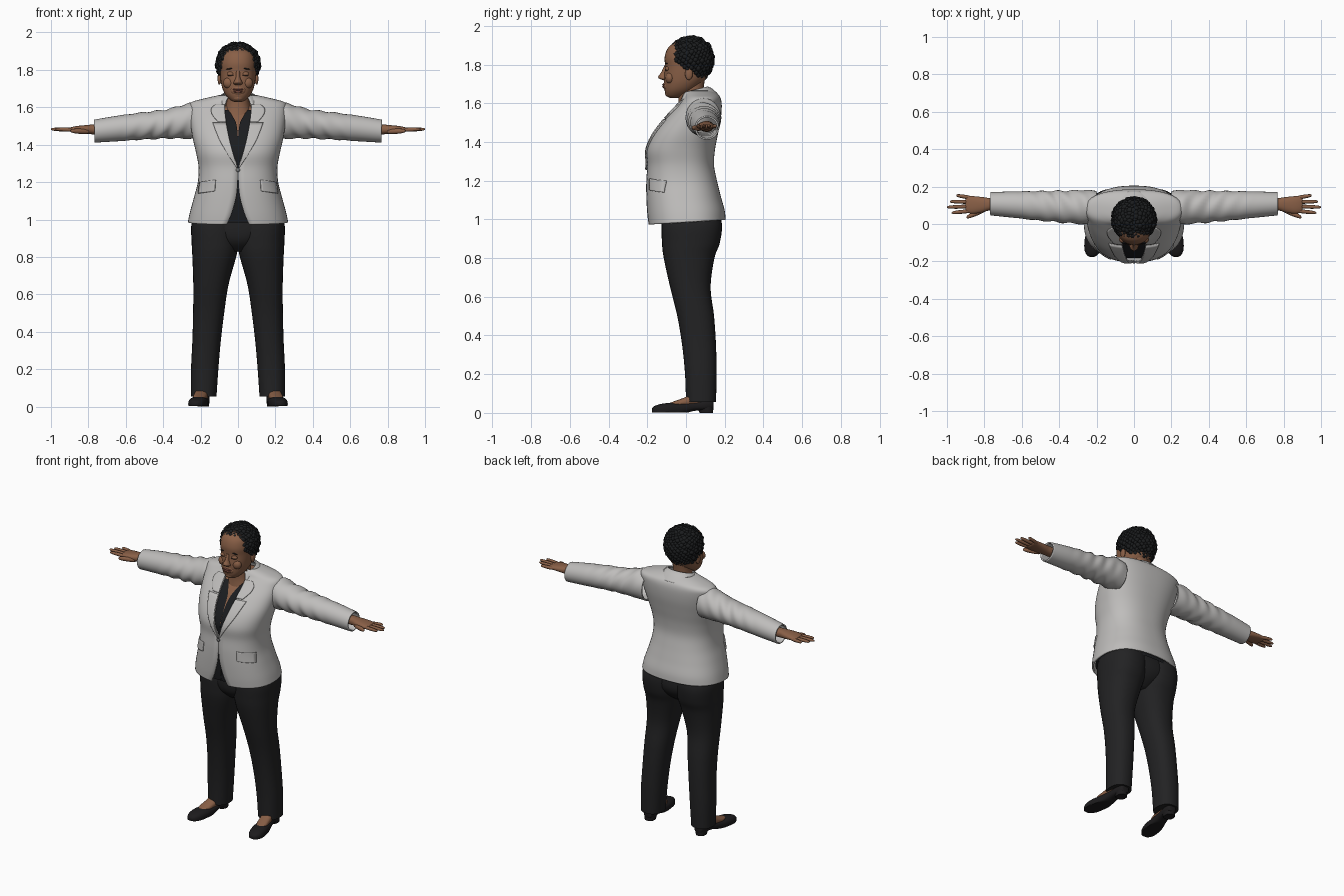
import bpy, bmesh, math, random
from mathutils import Matrix, Vector

cube = bpy.data.objects.get("Cube")
if cube:
    bpy.data.objects.remove(cube, do_unlink=True)
random.seed(4)
made = []


def material(name, r, g, b):
    m = bpy.data.materials.new(name)
    m.use_nodes = True
    m.diffuse_color = (r, g, b, 1)
    bsdf = m.node_tree.nodes["Principled BSDF"]
    bsdf.inputs["Base Color"].default_value = (r, g, b, 1)
    bsdf.inputs["Roughness"].default_value = 0.8
    return m


CLOTH = material("light_grey_cloth", .52, .51, .50)
SKIN = material("brown_skin", .25, .115, .062)
LIP = material("lip_brown", .2, .07, .05)
HAIR = material("black_hair", .011, .012, .013)
TROUSER = material("black_trouser", .016, .016, .017)
TOP = material("black_top", .011, .012, .014)
SHOE = material("black_leather", .012, .011, .012)
BUTTON = material("grey_button", .2, .2, .2)


def finish(name, bm, mat, mirror=False, thick=0):
    bmesh.ops.recalc_face_normals(bm, faces=bm.faces)
    me = bpy.data.meshes.new(name)
    bm.to_mesh(me)
    bm.free()
    me.materials.append(mat)
    ob = bpy.data.objects.new(name, me)
    bpy.context.collection.objects.link(ob)
    if thick:
        s = ob.modifiers.new("thickness", 'SOLIDIFY')
        s.thickness, s.offset = thick, 0
    if mirror:
        ob.modifiers.new("mirror", 'MIRROR').use_mirror_merge = False
    made.append(ob)
    return ob


def dense(rows, steps):
    """Catmull-Rom interpolation of cross-section rows."""
    out, last = [], len(rows) - 1
    for i in range(last):
        a, b, c, d = (rows[max(0, min(last, i + k))] for k in (-1, 0, 1, 2))
        for s in range(steps):
            t = s / steps
            out.append([q + .5 * t * (r - p + t * (2*p - 5*q + 4*r - w + t * (3*(q - r) + w - p)))
                        for p, q, r, w in zip(a, b, c, d)])
    return out + [list(rows[-1])]


def power(v, e):
    return math.copysign(abs(v) ** (2 / e), v)


def loft(name, mat, rows, axis='z', n=28, e=2.3, steps=5, caps=True, warp=None, mirror=False, thick=0):
    """Rows: position, centre, half width, low, high [, front opening half width]."""
    bm = bmesh.new()
    split = len(rows[0]) > 5
    rings = []
    for row in dense(rows, steps):
        t, c, r, lo, hi = row[:5]
        a0 = math.asin(min(1, max(0, row[5]) / r) ** (e / 2)) if split else 0
        ring = []
        for k in range(n):
            a = a0 + (2 * math.pi - 2 * a0) * k / (n - 1 if split else n)
            p = c + r * power(math.sin(a), e)
            q = (lo + hi) / 2 - (hi - lo) / 2 * power(math.cos(a), e)
            co = Vector({'z': (p, q, t), 'x': (t, p, q), 'y': (p, t, q)}[axis])
            ring.append(bm.verts.new(warp(co) if warp else co))
        rings.append(ring)
    for A, B in zip(rings, rings[1:]):
        for k in range(n - 1 if split else n):
            j = (k + 1) % n
            bm.faces.new((A[k], A[j], B[j], B[k]))
    if caps and not split:
        bm.faces.new(rings[0])
        bm.faces.new(rings[-1])
    return finish(name, bm, mat, mirror, thick)


def ball(name, mat, loc, size, mirror=False, turn=0):
    bm = bmesh.new()
    m = Matrix.Translation(loc) @ Matrix.Rotation(turn, 4, 'Y') @ Matrix.Diagonal((*size, 1))
    bmesh.ops.create_uvsphere(bm, u_segments=16, v_segments=10, radius=1, matrix=m)
    return finish(name, bm, mat, mirror)


# Jacket body: height, centre, half width, front, back, opening
jacket = [(.985, 0, .263, -.19, .20, .06), (1.04, 0, .252, -.196, .195, .034), (1.12, 0, .23, -.2, .175, .01),
          (1.2, 0, .21, -.2, .155, .002), (1.28, 0, .206, -.195, .14, .002), (1.36, 0, .22, -.198, .145, .03),
          (1.44, 0, .238, -.165, .16, .05), (1.52, 0, .25, -.105, .175, .064), (1.585, 0, .254, -.045, .18, .07),
          (1.622, 0, .247, -.01, .175, .07), (1.642, 0, .18, 0, .16, .065), (1.66, 0, .1, .01, .13, .055)]


def hem(v):
    if v.z < 1.1:
        v.z += .06 * v.y * (1.1 - v.z) / .11
    return v


loft("jacket_body", CLOTH, jacket, n=56, e=2.4, warp=hem, thick=.01)


# Inner top and chest sit just inside the jacket
def inside(gap, low, high, opening=None):
    rows = [(z, c, r - gap, f + gap, b - gap) for z, c, r, f, b, w in jacket if low < z < high]
    return [r + (max(.001, (r[0] - 1.5) * .6),) for r in rows] if opening else rows


loft("inner_top", TOP, inside(.016, .9, 1.61, True), n=56, e=2.4)
loft("chest", SKIN, inside(.024, 1.3, 1.63), n=40, e=2.4)
loft("neck", SKIN, [(1.54, 0, .085, -.05, .11), (1.6, 0, .066, -.04, .1), (1.66, 0, .058, -.04, .09),
                    (1.74, 0, .06, -.04, .1)])

# Collar around the neck
loft("collar", CLOTH, [(1.668, 0, .08, -.015, .11, .05), (1.65, 0, .1, -.03, .135, .062),
                       (1.605, 0, .135, -.05, .172, .075)], n=40, e=2.2, thick=.008,
     warp=lambda v: v + Vector((0, 0, .25 * (v.y - .05))))

surface = dense(jacket, 8)


def front(x, z):
    """Depth of the jacket front at a given point."""
    for a, b in zip(surface, surface[1:]):
        if z <= b[0]:
            break
    t = (z - a[0]) / (b[0] - a[0])
    r, f, k = (a[i] + t * (b[i] - a[i]) for i in (2, 3, 4))
    return (f + k) / 2 - (k - f) / 2 * max(0, 1 - min(1, abs(x) / r) ** 2.4) ** (1 / 2.4)


def patch(name, rows, lift=.009, slope=0):
    """Raised cloth panel; rows give height, inner edge and outer edge."""
    bm = bmesh.new()
    grid = []
    for z, x0, x1 in dense(rows, 4):
        line = []
        for k in range(9):
            x = x0 + (x1 - x0) * k / 8
            h = z - slope * (x - x0)
            line.append(bm.verts.new((x + lift * (x / .25) ** 2, front(x, h) - lift, h)))
        grid.append(line)
    for A, B in zip(grid, grid[1:]):
        for k in range(8):
            bm.faces.new((A[k], A[k + 1], B[k + 1], B[k]))
    finish(name, bm, CLOTH, True, .008)


patch("lapels", [(1.275, .001, .006), (1.35, .025, .055), (1.43, .046, .1), (1.515, .062, .132)])
patch("upper_lapels", [(1.522, .063, .105), (1.56, .067, .135), (1.59, .07, .14), (1.612, .07, .12)])
patch("pocket_flaps", [(1.152, .122, .207), (1.18, .12, .203), (1.212, .118, .2)], .007, .15)
ball("jacket_button", BUTTON, (0, -.205, 1.265), (.011, .006, .011))


# Sleeves with soft folds
def folds(v):
    fade = max(0, 1 - abs(v.x - .4) / .25)
    w = .0045 * fade * math.sin(75 * v.x + 30 * (v.z - v.y))
    return v + Vector((0, w, w))


loft("sleeves", CLOTH, [(.2, .09, .083, 1.435, 1.61), (.255, .09, .088, 1.435, 1.62), (.31, .091, .085, 1.437, 1.603),
                        (.4, .093, .08, 1.437, 1.582), (.5, .097, .075, 1.432, 1.57), (.65, .104, .066, 1.422, 1.55),
                        (.768, .108, .058, 1.415, 1.53)], 'x', e=2, steps=10, caps=False, warp=folds, mirror=True,
     thick=.008)

# Hands: palm, four fingers and thumb
loft("palms", SKIN, [(.7, .107, .034, 1.452, 1.508), (.77, .106, .033, 1.455, 1.508), (.81, .103, .041, 1.458, 1.505),
                     (.86, .102, .047, 1.463, 1.5), (.89, .105, .044, 1.466, 1.494), (.9, .106, .036, 1.472, 1.489)],
     'x', mirror=True)


def finger(name, x0, y0, x1, y1, r, z0=1.479):
    rows = []
    for t, k in ((0, .8), (.3, 1), (.7, .92), (.93, .65), (1, .2)):
        y, z = y0 + (y1 - y0) * t, z0 + .004 * t
        rows.append((x0 + (x1 - x0) * t, y, r * k, z - r * k, z + r * k))
    loft(name, SKIN, rows, 'x', n=12, e=2, steps=3, mirror=True)


for label, y, tip, reach in (("index", .07, .06, .975), ("middle", .094, .09, 1), ("ring", .118, .12, .985),
                             ("little", .14, .153, .95)):
    finger(label + "_fingers", .87, y, reach, tip, .0105)
finger("thumbs", .8, .075, .895, .036, .014, 1.47)

# Trousers
loft("trouser_legs", TROUSER, [(.055, .183, .068, 0, .155), (.2, .178, .073, -.005, .158), (.35, .168, .076, -.02, .155),
                               (.5, .157, .083, -.045, .145), (.65, .145, .094, -.082, .127),
                               (.8, .127, .117, -.115, .147), (.88, .122, .126, -.124, .175),
                               (.98, .12, .128, -.125, .185), (1.08, .1, .11, -.1, .15)], n=32, mirror=True)
loft("trouser_seat", TROUSER, [(.83, 0, .06, -.06, .09), (.88, 0, .13, -.11, .15), (.95, 0, .2, -.125, .175),
                               (1.08, 0, .2, -.12, .15)], n=32)


# Shoes, heels and bare insteps
def sole(v):
    v.z = max(v.z, .002)
    return v


loft("shoes", SHOE, [(-.176, .225, .012, .006, .022), (-.165, .224, .029, -.01, .034), (-.135, .221, .044, -.02, .045),
                     (-.085, .214, .05, -.02, .052), (-.03, .205, .046, -.012, .052), (.04, .194, .037, .01, .058),
                     (.1, .187, .036, .012, .07), (.135, .184, .028, .018, .072), (.142, .184, .016, .025, .066)],
     'y', e=2.6, warp=sole, mirror=True)
loft("shoe_heels", SHOE, [(0, .186, .031, .07, .14), (.04, .186, .034, .055, .142)], steps=2, mirror=True)
loft("insteps", SKIN, [(-.085, .213, .02, .035, .052), (-.05, .208, .034, .03, .064), (0, .2, .036, .03, .083),
                       (.05, .192, .035, .03, .11), (.12, .186, .03, .04, .11)], 'y', mirror=True)

# Head and facial features
loft("head", SKIN, [(1.628, 0, .018, -.085, -.04), (1.638, 0, .04, -.1, -.005), (1.665, 0, .066, -.11, .04),
                    (1.7, 0, .083, -.113, .08), (1.74, 0, .092, -.113, .11), (1.79, 0, .097, -.108, .12),
                    (1.84, 0, .099, -.11, .125), (1.89, 0, .085, -.09, .11), (1.925, 0, .04, -.04, .07)], n=36, e=2.2)
loft("nose", SKIN, [(1.718, 0, .014, -.115, -.09), (1.727, 0, .024, -.138, -.09), (1.738, 0, .021, -.144, -.09),
                    (1.76, 0, .012, -.128, -.09), (1.795, 0, .01, -.112, -.09)], n=16, e=2)
ball("mouth_mound", SKIN, (0, -.098, 1.69), (.042, .02, .028))
ball("upper_lip", LIP, (0, -.112, 1.696), (.03, .011, .006))
ball("lower_lip", LIP, (0, -.112, 1.685), (.026, .011, .007))
ball("chin", SKIN, (0, -.088, 1.65), (.03, .02, .018))
ball("cheeks", SKIN, (.048, -.083, 1.73), (.032, .024, .03), True)
ball("eyelids", SKIN, (.039, -.095, 1.778), (.021, .014, .013), True)
ball("lash_lines", HAIR, (.039, -.105, 1.772), (.017, .004, .002), True)
ball("eyebrows", HAIR, (.042, -.1, 1.806), (.023, .006, .003), True, .12)
ball("ears", SKIN, (.099, .015, 1.752), (.01, .02, .032), True)


# Curly hair: scalp cap covered with small curls
def hairy(p):
    if p.z > 1.862:
        return True
    return p.y > (.005 + (1.765 - p.z) * 1.15 if p.z > 1.765 else .035)


centre = Vector((0, .025, 1.83))
cap = bmesh.new()
bmesh.ops.create_icosphere(cap, subdivisions=4, radius=1,
                           matrix=Matrix.Translation(centre) @ Matrix.Diagonal((.111, .113, .112, 1)))
bmesh.ops.delete(cap, geom=[f for f in cap.faces if not hairy(f.calc_center_median())], context='FACES')
finish("hair_cap", cap, HAIR)

curls = bmesh.new()
COUNT = 420
for i in range(COUNT):
    h = 1 - 2 * (i + .5) / COUNT
    ring, a = math.sqrt(1 - h * h), i * 2.39996
    down = .122 if h < 0 else .108
    p = centre + Vector((.108 * ring * math.cos(a), .109 * ring * math.sin(a), down * h))
    if hairy(p) and p.z > 1.712:
        size = random.uniform(.011, .017)
        spin = Matrix.Rotation(random.uniform(0, 3), 4, Vector((1, h, a % 1)))
        bmesh.ops.create_icosphere(curls, subdivisions=2, radius=size,
                                   matrix=Matrix.Translation(p) @ spin @ Matrix.Diagonal((1.2, .9, 1, 1)))
finish("hair_curls", curls, HAIR)

# Smooth shading with crisp edges kept
bpy.ops.object.select_all(action='DESELECT')
for ob in made:
    ob.select_set(True)
bpy.context.view_layer.objects.active = made[0]
bpy.ops.object.shade_smooth_by_angle(angle=math.radians(45))
